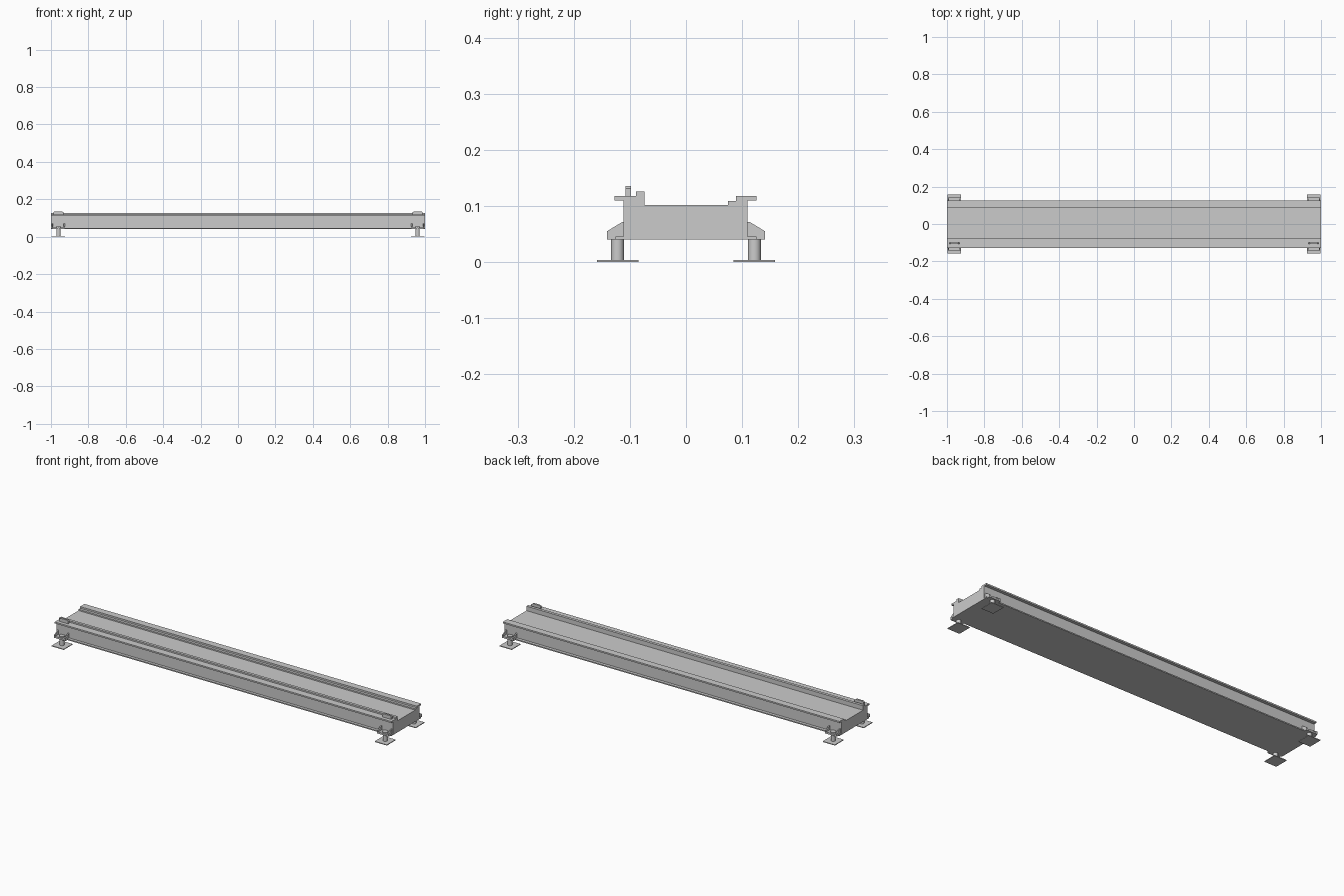
import bpy, bmesh

if "Cube" in bpy.data.objects:
    bpy.data.objects.remove(bpy.data.objects["Cube"])

def prism(name, pts, axis, start, end):
    """Extrude a 2D outline; axis 'x' reads (y, z), axis 'y' reads (x, z)."""
    bm = bmesh.new()
    place = (lambda p, d: (d, p[0], p[1])) if axis == 'x' else (lambda p, d: (p[0], d, p[1]))
    a = [bm.verts.new(place(p, start)) for p in pts]
    b = [bm.verts.new(place(p, end)) for p in pts]
    n = len(pts)
    bm.faces.new(a)
    bm.faces.new(b)
    for i in range(n):
        bm.faces.new((a[i], a[(i + 1) % n], b[(i + 1) % n], b[i]))
    bmesh.ops.recalc_face_normals(bm, faces=bm.faces)
    me = bpy.data.meshes.new(name)
    bm.to_mesh(me)
    bm.free()
    ob = bpy.data.objects.new(name, me)
    bpy.context.collection.objects.link(ob)
    return ob

def box(name, x0, x1, y0, y1, z0, z1):
    return prism(name, [(y0, z0), (y1, z0), (y1, z1), (y0, z1)], 'x', x0, x1)

def cylinder(name, x, y, r, z0, z1, sides=24):
    bpy.ops.mesh.primitive_cylinder_add(vertices=sides, radius=r, depth=z1 - z0,
                                        location=(x, y, (z0 + z1) / 2))
    ob = bpy.context.object
    ob.name = name
    if sides > 6:
        bpy.ops.object.shade_smooth_by_angle()

# Bed: one long section with bottom lips, side flanges and stepped rails
section = [(-0.126, 0.04), (0.126, 0.04), (0.126, 0.046), (0.11, 0.046),
           (0.11, 0.11), (0.126, 0.11), (0.126, 0.118), (0.089, 0.118),
           (0.089, 0.109), (0.075, 0.109), (0.075, 0.102), (-0.074, 0.102),
           (-0.074, 0.126), (-0.089, 0.126), (-0.089, 0.118), (-0.127, 0.118),
           (-0.127, 0.11), (-0.111, 0.11), (-0.111, 0.046), (-0.126, 0.046)]
prism("bed", section, 'x', -1, 1)

for sx, end in ((-1, "left"), (1, "right")):
    x = sx * 0.96
    # Upright locating tab on the front rail
    tab = [(x - 0.026, 0.117), (x + 0.026, 0.117), (x + 0.026, 0.131),
           (x + 0.020, 0.136), (x - 0.020, 0.136), (x - 0.026, 0.131)]
    prism(f"locating_tab_{end}", tab, 'y', -0.108, -0.098)

    for sy, side in ((-1, "front"), (1, "back")):
        tag = f"{side}_{end}"
        y = sy * 0.122
        # Levelling foot
        box(f"foot_pad_{tag}", x - 0.036, x + 0.036, y - 0.037, y + 0.037, 0, 0.004)
        cylinder(f"foot_post_{tag}", x, y, 0.0115, 0.003, 0.05)
        cylinder(f"foot_nut_{tag}", x, y, 0.016, 0.048, 0.054, 6)
        # Bracket: base plate with a sloped gusset at either side
        box(f"bracket_base_{tag}", x - 0.034, x + 0.034, *sorted((sy * 0.109, sy * 0.141)), 0.04, 0.049)
        gusset = [(sy * 0.109, 0.04), (sy * 0.141, 0.04), (sy * 0.141, 0.055),
                  (sy * 0.113, 0.072), (sy * 0.109, 0.072)]
        for gx in (-0.034, 0.028):
            prism(f"bracket_gusset_{tag}", gusset, 'x', x + gx, x + gx + 0.006)
